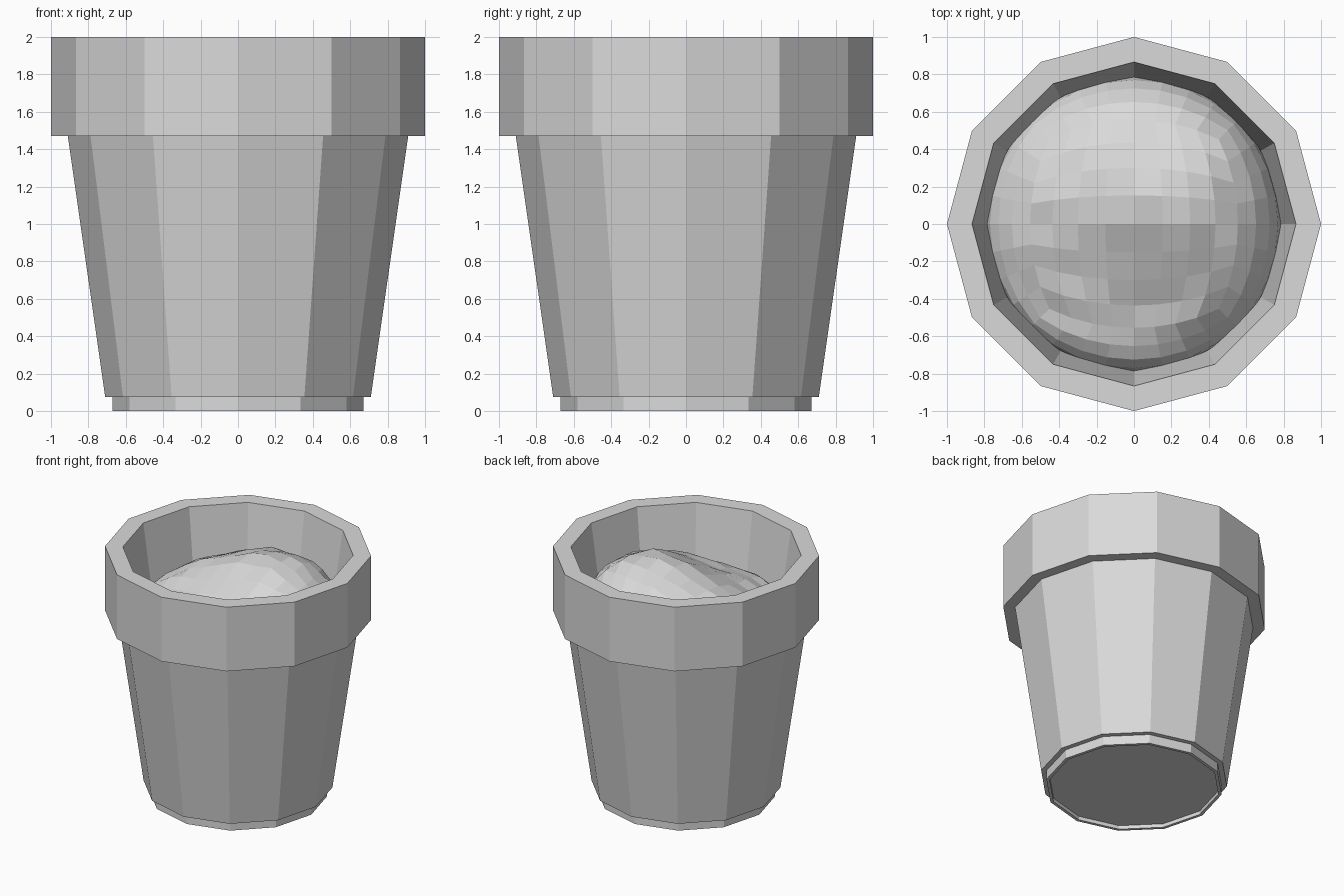
import bpy
import bmesh
import math
import random

random.seed(4)
SIDES = 12

if "Cube" in bpy.data.objects:
    bpy.data.objects.remove(bpy.data.objects["Cube"], do_unlink=True)

# One plain colour for everything
grey = bpy.data.materials.new("light_grey")
grey.use_nodes = True
colour = (0.7, 0.7, 0.7, 1)
grey.diffuse_color = colour
grey.node_tree.nodes["Principled BSDF"].inputs["Base Color"].default_value = colour


def add_object(name, bm):
    bmesh.ops.recalc_face_normals(bm, faces=bm.faces)
    mesh = bpy.data.meshes.new(name)
    bm.to_mesh(mesh)
    bm.free()
    mesh.materials.append(grey)
    obj = bpy.data.objects.new(name, mesh)
    bpy.context.collection.objects.link(obj)
    return obj


def turned(name, profile):
    """Sweep a radius/height profile around z and cap both ends."""
    bm = bmesh.new()
    rings = []
    for r, z in profile:
        angles = [2 * math.pi * i / SIDES for i in range(SIDES)]
        rings.append([bm.verts.new((r * math.cos(a), r * math.sin(a), z)) for a in angles])
    for low, high in zip(rings, rings[1:]):
        for i in range(SIDES):
            j = (i + 1) % SIDES
            bm.faces.new((low[i], low[j], high[j], high[i]))
    bm.faces.new(rings[0])
    bm.faces.new(rings[-1])
    return add_object(name, bm)


# Pot: recessed underside, foot, tapered body, thick collar, hollow inside
turned("flower_pot", [
    (0.645, 0.03), (0.645, 0), (0.67, 0), (0.67, 0.075), (0.71, 0.075),
    (0.91, 1.47), (1, 1.47), (1, 2), (0.866, 2), (0.60, 0.15),
])


def bump(x, y, cx, cy, height, width):
    return height * math.exp(-((x - cx) ** 2 + (y - cy) ** 2) / (2 * width ** 2))


# Soil: a squashed ball of quads, heaped towards the back left
bm = bmesh.new()
bmesh.ops.create_cube(bm, size=2)
bmesh.ops.subdivide_edges(bm, edges=bm.edges, cuts=7, use_grid_fill=True)
for v in bm.verts:
    for k in range(3):
        v.co[k] = math.tan(v.co[k] * math.pi / 4)
    n = v.co.normalized()
    x, y = n.x * 0.785, n.y * 0.785
    z = 1.45 + 0.35 * n.z
    lift = (bump(x, y, 0.3, 0.2, 0.18, 0.4)
            + bump(x, y, 0, -0.38, -0.09, 0.2)
            + bump(x, y, -0.45, -0.3, -0.06, 0.25)
            + random.uniform(-0.014, 0.014))
    z += lift * min(1, max(0, n.z * 2))
    v.co = (x, y, z)
add_object("soil_mound", bm)
